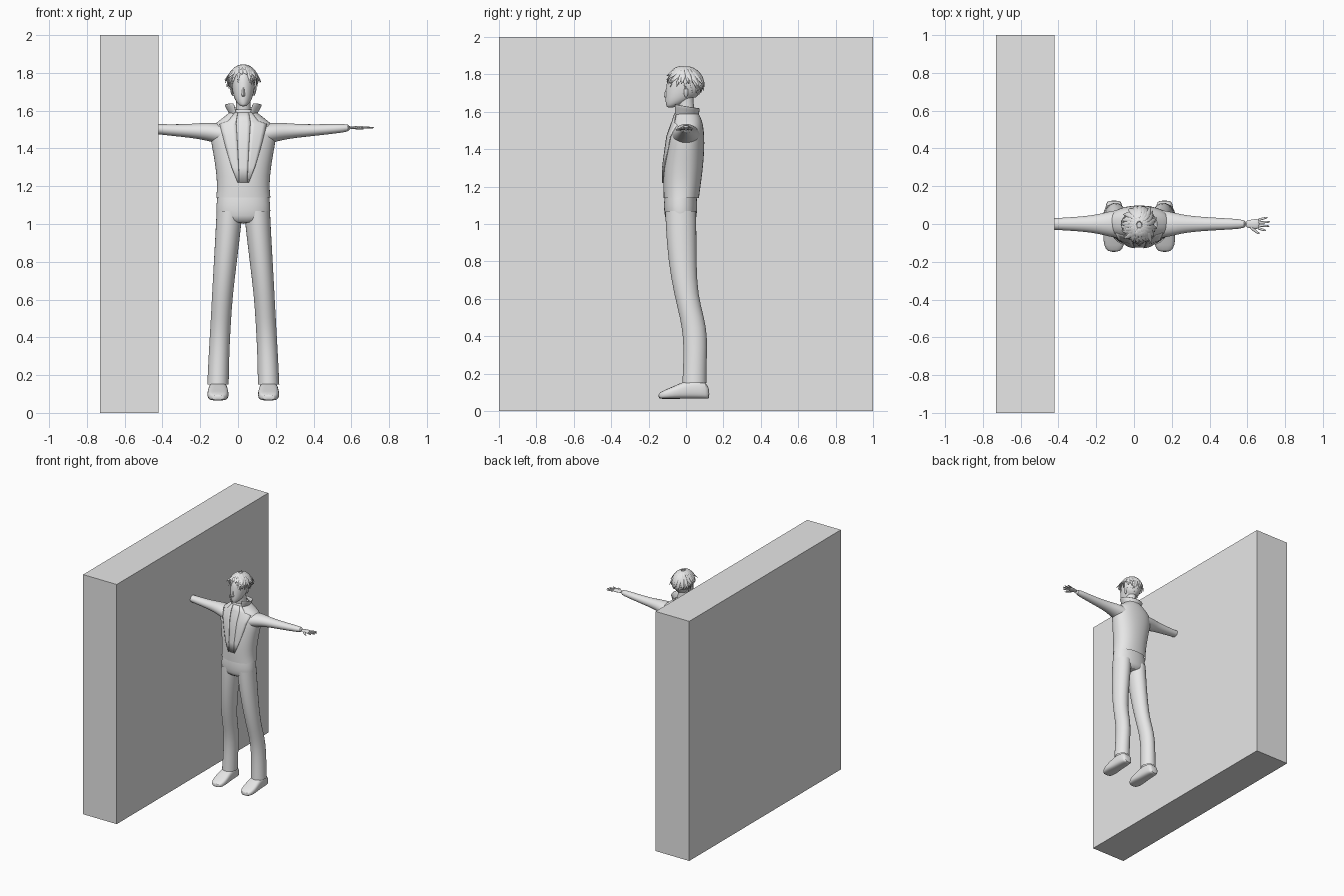
import bpy, bmesh, math, random
from mathutils import Vector

random.seed(4)
cube = bpy.data.objects.get("Cube")
if cube:
    bpy.data.objects.remove(cube, do_unlink=True)

grey = bpy.data.materials.new("plain_grey")
grey.use_nodes = True
grey.diffuse_color = (0.8, 0.8, 0.8, 1)
grey.node_tree.nodes["Principled BSDF"].inputs["Base Color"].default_value = (0.8, 0.8, 0.8, 1)

MID = 0.028          # x of the figure's centre line
SIDES = (("left", 1), ("right", -1))
smooth_parts = []


def finish(name, bm, subdiv=0, thick=0):
    bmesh.ops.recalc_face_normals(bm, faces=bm.faces)
    mesh = bpy.data.meshes.new(name)
    bm.to_mesh(mesh)
    bm.free()
    mesh.materials.append(grey)
    ob = bpy.data.objects.new(name, mesh)
    bpy.context.collection.objects.link(ob)
    if thick:
        ob.modifiers.new("thickness", 'SOLIDIFY').thickness = thick
    if subdiv:
        ob.modifiers.new("rounding", 'SUBSURF').levels = subdiv
        ob.modifiers["rounding"].render_levels = subdiv
    smooth_parts.append(ob)
    return ob


def skin(name, rows, closed=True, caps="", subdiv=1, thick=0):
    """Join rows of points into a surface; rows may be rings."""
    bm = bmesh.new()
    grid = [[bm.verts.new(p) for p in row] for row in rows]
    n = len(grid[0])
    for a, b in zip(grid, grid[1:]):
        for i in range(n if closed else n - 1):
            j = (i + 1) % n
            bm.faces.new((a[i], a[j], b[j], b[i]))
    if "s" in caps:
        bm.faces.new(grid[0])
    if "e" in caps:
        bm.faces.new(grid[-1])
    return finish(name, bm, subdiv, thick)


def ring(centre, u, v, n=16, power=1.0):
    c, u, v = Vector(centre), Vector(u), Vector(v)
    def shape(t):
        return math.copysign(abs(t) ** power, t)
    angles = [math.tau * i / n for i in range(n)]
    return [c + u * shape(math.cos(a)) + v * shape(math.sin(a)) for a in angles]


def upright(profile, x=0, power=1.0, n=20):
    """Horizontal rings from (z, y, half width, half depth)."""
    return [ring((MID + x, y, z), (rx, 0, 0), (0, ry, 0), n, power)
            for z, y, rx, ry in profile]


def tube(name, points, sizes, side, n=8, flat=0.5):
    """Tapered tube along a path, wide along the side vector."""
    rows = []
    for i, p in enumerate(points):
        t = (points[min(i + 1, len(points) - 1)] - points[max(i - 1, 0)]).normalized()
        u = (side - t * side.dot(t)).normalized()
        rows.append(ring(p, u * sizes[i], t.cross(u) * sizes[i] * flat, n))
    return skin(name, rows, caps="se")


# Slab standing beside the figure, swallowing the right hand
bm = bmesh.new()
bmesh.ops.create_cube(bm, size=1)
for v in bm.verts:
    v.co = (-0.575 + v.co.x * 0.31, v.co.y * 2, 1 + v.co.z * 2)
finish("slab", bm)
smooth_parts.clear()

# Jacket body
JACKET = [(1.14, -0.025, 0.145, 0.095), (1.2, -0.022, 0.138, 0.1),
          (1.3, -0.015, 0.147, 0.107), (1.4, -0.005, 0.165, 0.104),
          (1.47, 0, 0.178, 0.099), (1.52, 0.005, 0.165, 0.088),
          (1.55, 0.008, 0.125, 0.079), (1.585, 0.005, 0.08, 0.067),
          (1.605, 0, 0.055, 0.056)]
skin("jacket", upright(JACKET, power=0.9, n=24))


def front_y(x, z):
    """Front surface of the jacket."""
    for a, b in zip(JACKET, JACKET[1:]):
        if z <= b[0]:
            break
    t = min(1, max(0, (z - a[0]) / (b[0] - a[0])))
    y, rx, ry = (a[k] + (b[k] - a[k]) * t for k in (1, 2, 3))
    return y - ry * math.sqrt(max(0, 1 - (x / rx) ** 2))


# Lapels and shirt front follow the chest: (z, inner x, outer x)
LAPEL = [(1.22, 0.022, 0.03), (1.3, 0.025, 0.062), (1.4, 0.03, 0.092),
         (1.47, 0.034, 0.11), (1.53, 0.038, 0.126), (1.545, 0.038, 0.08),
         (1.59, 0.03, 0.045)]


def chest_panel(name, spans, s, lift):
    rows = []
    for z, a, b in spans:
        xs = [a + (b - a) * i / 4 for i in range(5)]
        rows.append([(MID + s * x, front_y(x, z) - lift, z) for x in xs])
    skin(name, rows, closed=False, subdiv=0, thick=0.006)


for label, s in SIDES:
    chest_panel(label + "_lapel", LAPEL, s, 0.008)
chest_panel("shirt_front", [(z, -a, a) for z, a, b in LAPEL], 1, 0.003)

# Flared standing collar, open at the front
collar = []
for k in range(4):
    t = k / 3
    row = []
    for i in range(21):
        a = math.radians(-60 + 300 * i / 20)
        z = 1.57 + t * (0.062 - 0.012 * math.sin(a))
        row.append((MID + (0.06 + 0.036 * t) * math.cos(a),
                    (0.062 + 0.006 * t) * math.sin(a), z))
    collar.append(row)
skin("collar", collar, closed=False, thick=0.006)

# Trousers
skin("trouser_hips", upright([(1.17, -0.028, 0.136, 0.085), (1.1, -0.03, 0.145, 0.091),
                              (1.04, -0.028, 0.146, 0.087), (1.0, -0.027, 0.13, 0.075)],
                             power=0.9), caps="e")
LEG = [(1.07, 0.074, -0.028, 0.069, 0.084), (1.0, 0.077, -0.027, 0.069, 0.084),
       (0.8, 0.095, -0.02, 0.062, 0.077), (0.62, 0.111, 0, 0.056, 0.064),
       (0.5, 0.118, 0.033, 0.055, 0.066), (0.4, 0.124, 0.05, 0.055, 0.066),
       (0.28, 0.13, 0.049, 0.056, 0.063), (0.15, 0.134, 0.045, 0.058, 0.066)]
# Sleeve: (x, z, half depth, half height)
SLEEVE = [(0.1, 1.472, 0.078, 0.06), (0.16, 1.485, 0.068, 0.053), (0.22, 1.491, 0.052, 0.045),
          (0.28, 1.493, 0.043, 0.037), (0.38, 1.497, 0.035, 0.031),
          (0.48, 1.504, 0.03, 0.026), (0.575, 1.51, 0.023, 0.021)]
# Shoe: (y, half width, height)
SHOE = [(0.125, 0.03, 0.05), (0.11, 0.044, 0.09), (0.05, 0.05, 0.105), (-0.01, 0.052, 0.095),
        (-0.06, 0.058, 0.07), (-0.115, 0.055, 0.048), (-0.15, 0.033, 0.03)]

for label, s in SIDES:
    skin(label + "_trouser_leg", [ring((MID + s * x, y, z), (rx, 0, 0), (0, ry, 0))
                                  for z, x, y, rx, ry in LEG])
    skin(label + "_shoe", [ring((MID + s * 0.134, y, 0.065 + h / 2), (w, 0, 0),
                                (0, 0, h / 2), 16, 0.65) for y, w, h in SHOE], caps="se")
    skin(label + "_sleeve", [ring((MID + s * x, 0, z), (0, ry, 0), (0, 0, rz))
                             for x, z, ry, rz in SLEEVE], caps="e")

    # Hand: palm, four fingers and a thumb
    across = Vector((0, 1, 0))
    def hand_point(x, y, z=1.51):
        return Vector((MID + s * x, y, z))
    tube(label + "_palm", [hand_point(x, 0) for x in (0.56, 0.585, 0.615, 0.638)],
         [0.017, 0.023, 0.029, 0.026], across, 10, 0.36)
    for i, reach in enumerate((0.682, 0.695, 0.692, 0.672)):
        y = 0.021 - 0.014 * i
        path = [hand_point(0.625 + (reach - 0.625) * t, y * (1 + 0.7 * t)) for t in (0, 0.5, 1)]
        tube(f"{label}_finger_{i + 1}", path, [0.0075, 0.007, 0.005], across, 8, 0.85)
    tube(label + "_thumb", [hand_point(0.585, -0.01), hand_point(0.61, -0.035, 1.507),
                            hand_point(0.64, -0.055, 1.503)],
         [0.011, 0.009, 0.005], across, 8, 0.8)

# Neck, head, nose and ears
skin("neck", upright([(1.55, 0.01, 0.045, 0.045), (1.62, 0, 0.038, 0.042),
                      (1.69, -0.005, 0.04, 0.045)]))
skin("head", upright([(1.622, -0.085, 0.012, 0.016), (1.634, -0.07, 0.029, 0.037),
                      (1.66, -0.042, 0.047, 0.069), (1.7, -0.02, 0.058, 0.09),
                      (1.75, -0.01, 0.064, 0.095), (1.79, -0.006, 0.06, 0.09),
                      (1.82, -0.004, 0.042, 0.064), (1.835, 0, 0.015, 0.02)]), caps="se")
skin("nose", upright([(1.672, -0.1, 0.009, 0.008), (1.682, -0.106, 0.011, 0.018),
                      (1.7, -0.105, 0.008, 0.011), (1.73, -0.1, 0.005, 0.006)], n=8), caps="se")
for label, s in SIDES:
    tube(label + "_ear", [Vector((MID + s * x, 0, z)) for x, z in
                          ((0.054, 1.675), (0.063, 1.7), (0.066, 1.73))],
         [0.007, 0.014, 0.012], Vector((0, 1, 0)))

# Hair: a cap over the skull
bm = bmesh.new()
bmesh.ops.create_uvsphere(bm, u_segments=24, v_segments=16, radius=1)
for v in bm.verts:
    v.co = (MID + v.co.x * 0.07, v.co.y * 0.091, 1.75 + v.co.z * 0.089)
bare = [f for f in bm.faces if f.calc_center_median().z < 1.68
        or (f.calc_center_median().y < -0.01 and f.calc_center_median().z < 1.79)]
bmesh.ops.delete(bm, geom=bare, context='FACES')
finish("hair_cap", bm)


def strand(name, azimuth, start, end, flick, width):
    """Lock of hair running from the crown down over the skull."""
    path = []
    for k in range(6):
        t = k / 5
        lat = math.radians(start + (end - start) * t)
        az = math.radians(azimuth) + 0.25 * t * t * math.sin(math.radians(azimuth) * 3)
        r = 1.0 + flick * t * t
        path.append(Vector((MID + 0.073 * r * math.cos(lat) * math.cos(az),
                            -0.005 + 0.093 * r * math.cos(lat) * math.sin(az),
                            1.752 + 0.092 * math.sin(lat))))
    a = math.radians(azimuth)
    tube(name, path, [width * f for f in (0.5, 0.9, 1, 0.85, 0.5, 0.08)],
         Vector((-math.sin(a), math.cos(a), 0)), 6, 0.45)


# Locks in three layers, longest at the nape, parted over the brow
for layer, (start, drop, flick) in enumerate(((82, 0, 0.12), (70, 22, 0.26), (50, 38, 0.4))):
    for i in range(22):
        az = -90 + 360 * (i + 0.5 + layer / 3) / 22
        back = math.sin(math.radians(az))
        brow = abs(az + 90) < 24 or az > 246
        end = 34 if brow else -22 - 24 * max(0, back) + 20 * max(0, -back)
        end += drop * 0.6 + random.uniform(-7, 7)
        strand(f"hair_lock_{layer}_{i}", az, start, min(end, start - 25),
               flick * (0.55 if abs(back) > 0.7 else 1) * random.uniform(0.7, 1.2), 0.016)

# Long fringe locks framing the face
for label, s in SIDES:
    for i, spread in enumerate((24, 38, 52)):
        strand(f"{label}_fringe_{i}", -90 + s * spread, 72, 2 - 9 * i, 0.14, 0.013)

for ob in bpy.context.selected_objects:
    ob.select_set(False)
for ob in smooth_parts:
    ob.select_set(True)
bpy.context.view_layer.objects.active = smooth_parts[0]
bpy.ops.object.shade_smooth_by_angle(angle=math.radians(50))
